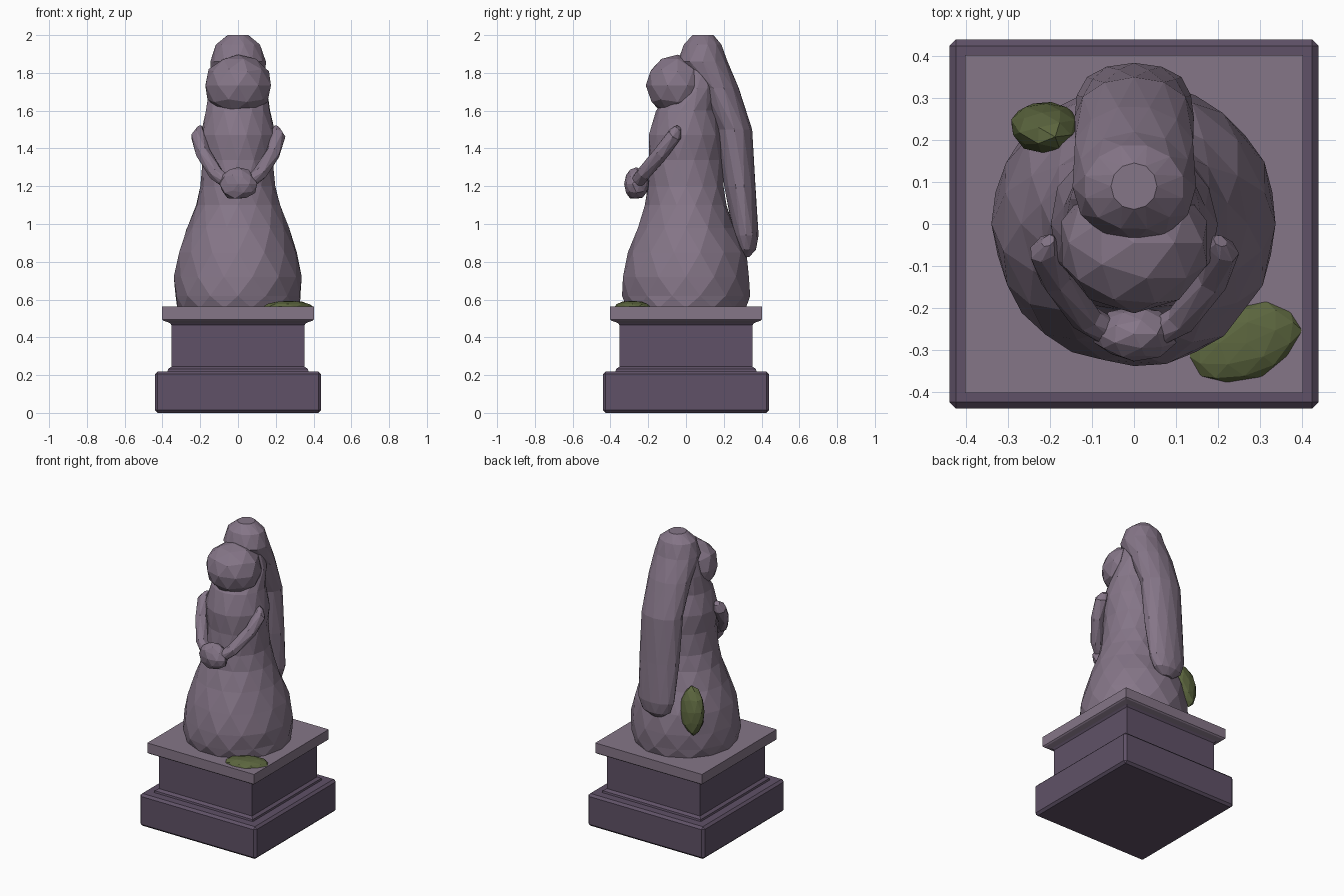
import bpy, bmesh, math, random
from mathutils import Vector, Euler

random.seed(4)
cube = bpy.data.objects.get("Cube")
if cube:
    bpy.data.objects.remove(cube)


def material(name, rgb):
    m = bpy.data.materials.new(name)
    m.use_nodes = True
    m.diffuse_color = (*rgb, 1)
    m.node_tree.nodes["Principled BSDF"].inputs["Base Color"].default_value = (*rgb, 1)
    return m


STONE = material("pale mauve stone", (0.235, 0.18, 0.245))
DARK = material("dark purple stone", (0.115, 0.083, 0.135))
MOSS = material("moss green", (0.105, 0.13, 0.048))


def finish(name, bm, mat):
    bmesh.ops.recalc_face_normals(bm, faces=bm.faces)
    mesh = bpy.data.meshes.new(name)
    bm.to_mesh(mesh)
    bm.free()
    mesh.materials.append(mat)
    obj = bpy.data.objects.new(name, mesh)
    bpy.context.collection.objects.link(obj)
    return obj


def loft(name, rings, sides, mat, axis=(0, 0, 1), jitter=0.0):
    """Skin staggered oval rings (centre, rx, ry) with faceted triangles."""
    bm = bmesh.new()
    turn = Vector(axis).to_track_quat("Z", "Y")
    loops = []
    for i, (centre, rx, ry) in enumerate(rings):
        loop = []
        for k in range(sides):
            a = math.tau * (k + 0.5 * (i % 2)) / sides
            r = 1 + random.uniform(-jitter, jitter)
            p = Vector((rx * r * math.cos(a), ry * r * math.sin(a), 0))
            loop.append(bm.verts.new(Vector(centre) + turn @ p))
        loops.append(loop)
    for i in range(len(loops) - 1):
        lo, hi = loops[i], loops[i + 1]
        for k in range(sides):
            n = (k + 1) % sides
            if i % 2 == 0:
                bm.faces.new((lo[k], lo[n], hi[k]))
                bm.faces.new((lo[n], hi[n], hi[k]))
            else:
                bm.faces.new((lo[k], lo[n], hi[n]))
                bm.faces.new((lo[k], hi[n], hi[k]))
    bm.faces.new(loops[0])
    bm.faces.new(loops[-1])
    return finish(name, bm, mat)


def blob(name, centre, size, mat, rot=(0, 0, 0), jitter=0.0, detail=2):
    """Faceted, slightly uneven ellipsoid."""
    bm = bmesh.new()
    bmesh.ops.create_icosphere(bm, subdivisions=detail, radius=1)
    turn = Euler(rot)
    for v in bm.verts:
        p = v.co * (1 + random.uniform(-jitter, jitter))
        p = Vector([a * b for a, b in zip(p, size)])
        p.rotate(turn)
        v.co = p + Vector(centre)
    return finish(name, bm, mat)


def square_stack(name, profile, mat):
    """Square block whose half width follows (half width, height)."""
    bm = bmesh.new()
    loops = [[bm.verts.new((w * x, w * y, z)) for x, y in ((-1, -1), (1, -1), (1, 1), (-1, 1))]
             for w, z in profile]
    for lo, hi in zip(loops, loops[1:]):
        for k in range(4):
            n = (k + 1) % 4
            bm.faces.new((lo[k], lo[n], hi[n], hi[k]))
    bm.faces.new(loops[0])
    bm.faces.new(loops[-1])
    return finish(name, bm, mat)


# Pedestal
plinth = square_stack("plinth", [(0.44, 0), (0.44, 0.22)], DARK)
bevel = plinth.modifiers.new("chipped edge", "BEVEL")
bevel.width = 0.015
bevel.segments = 1
square_stack("pedestal_shaft", [(0.375, 0.21), (0.37, 0.232), (0.352, 0.245),
                                (0.352, 0.465), (0.365, 0.48)], DARK)
square_stack("pedestal_cap", [(0.355, 0.474), (0.395, 0.488), (0.403, 0.495), (0.403, 0.562)], STONE)

# Robe: skirt, waist, chest and neck
robe = [(0.555, 0.325, 0.325, 0), (0.62, 0.337, 0.335, 0), (0.72, 0.34, 0.337, 0),
        (0.85, 0.318, 0.315, 0.005), (0.98, 0.27, 0.262, 0), (1.1, 0.225, 0.218, 0),
        (1.2, 0.2, 0.205, 0), (1.34, 0.19, 0.197, 0), (1.47, 0.2, 0.2, 0),
        (1.6, 0.172, 0.165, 0.005), (1.72, 0.15, 0.12, 0.06), (1.85, 0.12, 0.09, 0.08)]
loft("robe", [((0, y, z), rx, ry) for z, rx, ry, y in robe], 14, STONE, jitter=0.018)

# Head
blob("head", (0, -0.045, 1.733), (0.182, 0.168, 0.165), STONE, jitter=0.01)

# Long hair falling down the back
hair = [(0.825, 0.04, 0.025, 0.31), (0.865, 0.1, 0.05, 0.322), (0.94, 0.13, 0.066, 0.318),
        (1.2, 0.14, 0.085, 0.285), (1.5, 0.142, 0.095, 0.256), (1.72, 0.145, 0.11, 0.172),
        (1.86, 0.147, 0.133, 0.088), (1.95, 0.12, 0.102, 0.088), (2.0, 0.055, 0.055, 0.09)]
loft("long_hair", [((0, y, z), rx, ry) for z, rx, ry, y in hair], 12, STONE, jitter=0.01)

# Arms and clasped hands
arm = [((0.205, -0.04, 1.51), 0.018), ((0.213, -0.058, 1.475), 0.04), ((0.185, -0.13, 1.375), 0.04),
       ((0.115, -0.225, 1.265), 0.038), ((0.04, -0.27, 1.205), 0.035)]
for side, label in ((1, "left"), (-1, "right")):
    rings = [((side * c[0], c[1], c[2]), r, r) for c, r in arm]
    loft(label + "_arm", rings, 7, STONE, axis=(-side * 0.17, -0.23, -0.27), jitter=0.05)
blob("clasped_hands", (0, -0.262, 1.212), (0.1, 0.064, 0.084), STONE, jitter=0.08, detail=2)

# Moss patches
blob("moss_on_cap", (0.268, -0.284, 0.56), (0.14, 0.087, 0.034), MOSS,
     rot=(0, 0, math.radians(24)), jitter=0.05)
blob("moss_on_robe", (-0.21, 0.23, 0.88), (0.085, 0.06, 0.155), MOSS,
     rot=(math.radians(8), math.radians(8), 0), jitter=0.05)
